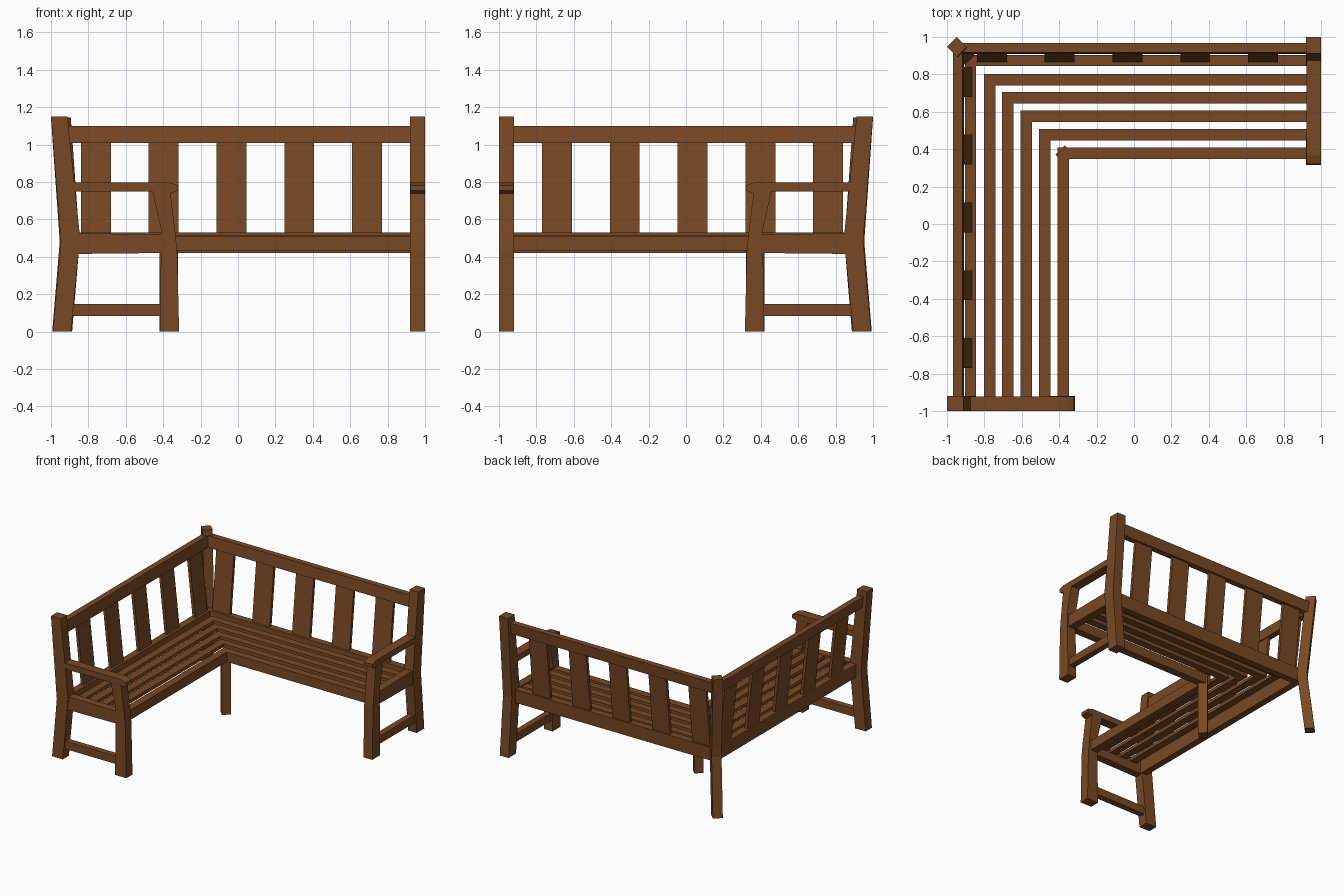
import bpy, bmesh, math

if "Cube" in bpy.data.objects:
    bpy.data.objects.remove(bpy.data.objects["Cube"])

wood = bpy.data.materials.new("brown_wood")
wood.diffuse_color = (0.19, 0.066, 0.018, 1)
wood.use_nodes = True
wood.node_tree.nodes["Principled BSDF"].inputs["Base Color"].default_value = wood.diffuse_color


def loft(name, rings):
    """Closed solid through rings of points with equal counts."""
    bm = bmesh.new()
    vs = [[bm.verts.new(p) for p in r] for r in rings]
    n = len(vs[0])
    for a, b in zip(vs, vs[1:]):
        for i in range(n):
            bm.faces.new((a[i], a[(i + 1) % n], b[(i + 1) % n], b[i]))
    bm.faces.new(vs[0])
    bm.faces.new(vs[-1])
    bmesh.ops.recalc_face_normals(bm, faces=bm.faces)
    me = bpy.data.meshes.new(name)
    bm.to_mesh(me)
    bm.free()
    me.materials.append(wood)
    ob = bpy.data.objects.new(name, me)
    bpy.context.collection.objects.link(ob)
    return ob


def both_wings(name, profile, x0, x1):
    """Depth/height profile extruded along x, plus its copy on the left wing."""
    loft("back_" + name, [[(x, d, z) for d, z in profile] for x in (x0, x1)])
    loft("left_" + name, [[(-d, -x, z) for d, z in profile] for x in (x0, x1)])


def corner_strip(name, profile, end=0.935):
    """Depth/height profile swept round the mitred corner."""
    loft(name, [[(end, d, z) for d, z in profile],
                [(-d, d, z) for d, z in profile],
                [(-d, -end, z) for d, z in profile]])


def diagonal_post(name, path, half=0.0375):
    """Square post turned 45 degrees; path of (depth, height) on the corner diagonal."""
    h = half * math.sqrt(2)
    loft(name, [[(-d - h, d, z), (-d, d + h, z), (-d + h, d, z), (-d, d - h, z)]
                for d, z in path])


def box(d0, d1, z0, z1):
    return [(d0, z0), (d1, z0), (d1, z1), (d0, z1)]


# End frames: bent back leg, front leg, armrest, seat bearer, stretcher
both_wings("rear_leg", [(0.99, 0), (0.947, 0.48), (1.0, 1.15), (0.912, 1.15),
                        (0.846, 0.52), (0.852, 0.42), (0.893, 0)], 0.92, 1.0)
both_wings("front_leg", [(0.315, 0), (0.325, 0.43), (0.335, 0.53), (0.362, 0.75),
                         (0.458, 0.75), (0.412, 0.55), (0.412, 0.42), (0.418, 0)], 0.92, 1.0)
both_wings("armrest", [(0.90, 0.748), (0.40, 0.748), (0.365, 0.737), (0.32, 0.755),
                       (0.32, 0.782), (0.365, 0.797), (0.90, 0.797)], 0.921, 0.999)
both_wings("seat_bearer", [(0.87, 0.415), (0.40, 0.42), (0.40, 0.52), (0.87, 0.525)],
           0.928, 0.992)
both_wings("stretcher", box(0.41, 0.89, 0.083, 0.147), 0.935, 0.985)

# Seat: front rail, slats and rear rail, mitred at the corner
corner_strip("front_seat_rail", box(0.347, 0.41, 0.433, 0.512))
for i in range(4):
    d = 0.447 + 0.098 * i
    corner_strip(f"seat_slat_{i + 1}", box(d, d + 0.062, 0.488, 0.516))
corner_strip("rear_seat_rail", [(0.845, 0.42), (0.90, 0.42), (0.903, 0.53), (0.845, 0.53)])

# Backrest: leaning top rail and broad uprights
corner_strip("top_rail", [(0.908, 1.008), (0.957, 1.008), (0.967, 1.10), (0.918, 1.10)])
for i in range(5):
    x = -0.84 + 0.3625 * i
    both_wings(f"back_upright_{i + 1}", [(0.862, 0.5), (0.886, 0.5), (0.944, 1.03),
                                         (0.920, 1.03)], x, x + 0.16)

# Corner supports
diagonal_post("corner_rear_post", [(0.94, 0), (0.90, 0.48), (0.947, 1.145)])
diagonal_post("corner_front_leg", [(0.37, 0), (0.37, 0.488)], 0.035)
